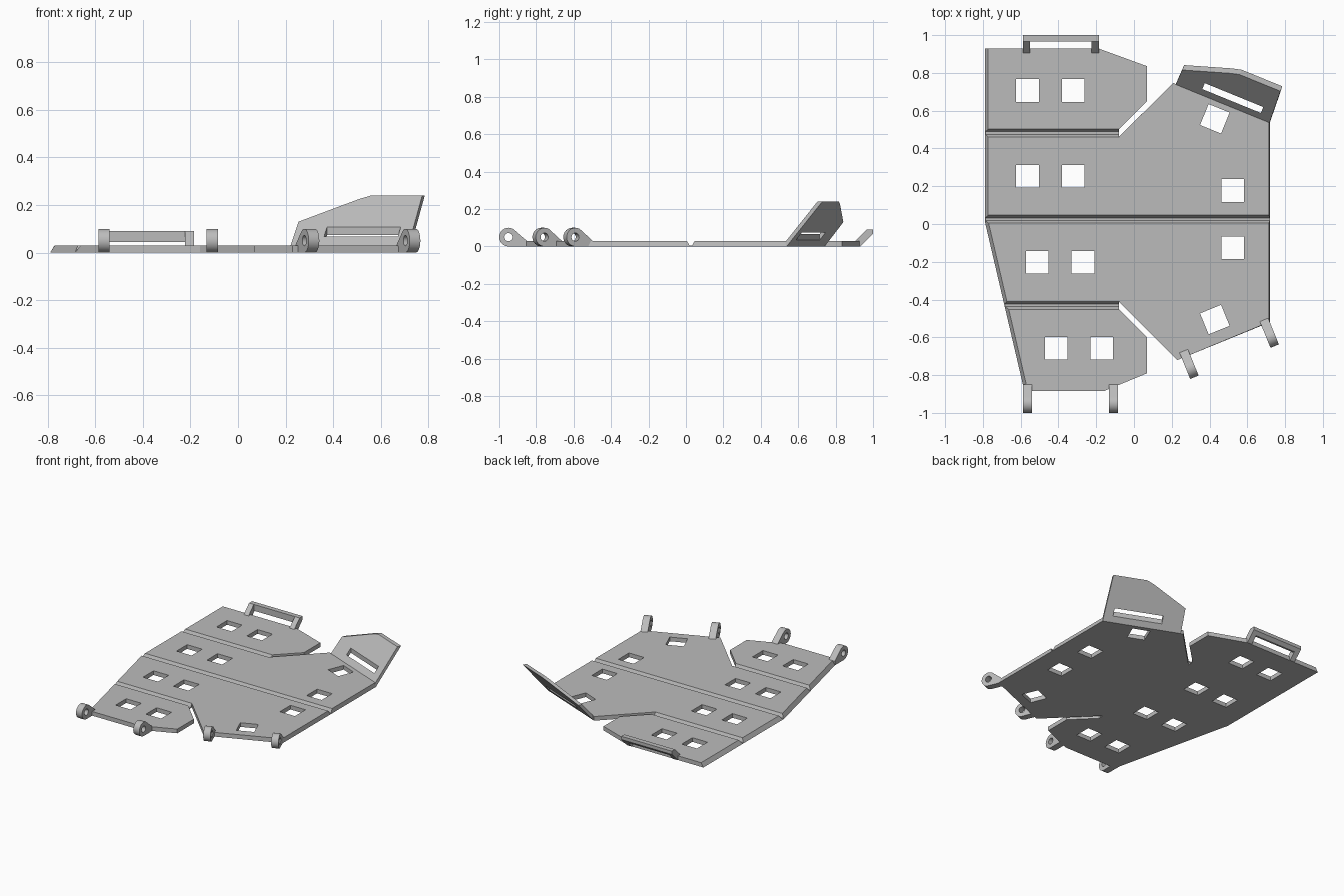
import bpy, bmesh
from math import sin, cos, radians
from mathutils import Matrix, Vector

if "Cube" in bpy.data.objects:
    bpy.data.objects.remove(bpy.data.objects["Cube"])

grey = bpy.data.materials.new("plain grey")
grey.use_nodes = True
grey.diffuse_color = (0.5, 0.5, 0.5, 1)
bsdf = next(n for n in grey.node_tree.nodes if n.type == "BSDF_PRINCIPLED")
bsdf.inputs["Base Color"].default_value = (0.5, 0.5, 0.5, 1)

THICK = 0.03
TILT = radians(22.2)


def loft(bm, ring_a, ring_b):
    """Closed solid between two matching outlines."""
    a = [bm.verts.new(p) for p in ring_a]
    b = [bm.verts.new(p) for p in ring_b]
    bm.faces.new(a)
    bm.faces.new(b)
    for i in range(len(a)):
        j = (i + 1) % len(a)
        bm.faces.new((a[i], a[j], b[j], b[i]))


def box(bm, x, y, z, matrix=Matrix()):
    corners = [(x[0], y[0]), (x[1], y[0]), (x[1], y[1]), (x[0], y[1])]
    loft(bm, *[[matrix @ Vector((*c, h)) for c in corners] for h in z])


def bar_x(bm, profile, x0, x1):
    """Extrude a (y, z) profile along x."""
    loft(bm, *[[(x, y, z) for y, z in profile] for x in (x0, x1)])


def finish(name, bm):
    bmesh.ops.recalc_face_normals(bm, faces=bm.faces)
    mesh = bpy.data.meshes.new(name)
    bm.to_mesh(mesh)
    bm.free()
    mesh.materials.append(grey)
    ob = bpy.data.objects.new(name, mesh)
    bpy.context.collection.objects.link(ob)
    return ob


def cut(ob, bm):
    cutter = finish("cutter", bm)
    cutter.hide_render = True
    mod = ob.modifiers.new("cut", "BOOLEAN")
    mod.operation, mod.solver, mod.object = "DIFFERENCE", "EXACT", cutter
    bpy.context.view_layer.objects.active = ob
    bpy.ops.object.modifier_apply(modifier=mod.name)
    bpy.data.objects.remove(cutter)


# Folding plate: outline with the inward slant of its top edge (x, y, slant)
outline = [(-0.79, 0.93, 0.018), (-0.19, 0.93, 0), (0.07, 0.835, 0), (0.07, 0.65, 0),
           (-0.08, 0.502, 0), (-0.08, 0.46, 0), (0.207, 0.747, 0), (0.72, 0.538, -0.006),
           (0.72, -0.52, -0.006), (0.23, -0.72, 0), (-0.08, -0.41, 0), (-0.08, -0.452, 0),
           (0.07, -0.602, 0), (0.07, -0.79, 0), (-0.16, -0.885, 0), (-0.58, -0.885, 0.018),
           (-0.79, 0.015, 0.018)]
bm = bmesh.new()
loft(bm, [(x, y, 0) for x, y, s in outline], [(x + s, y, THICK) for x, y, s in outline])
plate = finish("folding_plate", bm)

# Fold grooves and square windows
bm = bmesh.new()
for y, end in ((0.482, -0.077), (0.026, 0.8), (-0.431, -0.077)):
    bar_x(bm, [(y - 0.027, 0.04), (y - 0.007, 0.005), (y + 0.007, 0.005), (y + 0.027, 0.04)],
          -0.9, end)
windows = [(x, y, 0) for y, xs in ((0.707, (-0.564, -0.322)), (0.253, (-0.564, -0.322)),
                                   (-0.202, (-0.512, -0.27)), (-0.657, (-0.411, -0.17)))
           for x in xs]
windows += [(0.523, 0.177, 0), (0.523, -0.126, 0), (0.428, 0.557, -TILT), (0.428, -0.506, TILT)]
for x, y, turn in windows:
    m = Matrix.Translation((x, y, 0)) @ Matrix.Rotation(turn, 4, "Z")
    box(bm, (-0.06, 0.06), (-0.06, 0.06), (-0.05, 0.1), m)
cut(plate, bm)

# Slanted flap with a slot, in a frame turned to its fold edge
frame = Matrix.Rotation(-TILT, 4, "Z")
bm = bmesh.new()
shape = [(-0.075, 0), (-0.072, 0.13), (0.17, 0.225), (0.22, 0.24), (0.452, 0.24), (0.463, 0)]
loft(bm, *[[frame @ Vector((s, t + 0.84 * z, z)) for s, z in shape] for t in (0.742, 0.77)])
flap = finish("slanted_flap", bm)
bm = bmesh.new()
box(bm, (0.065, 0.4), (0.798, 0.832), (-0.1, 0.4), frame)
cut(flap, bm)

# Hinge eyes along the front edges
R = 0.05
eye = [(R * cos(radians(a)), R * sin(radians(a))) for a in range(270, 44, -15)]
eye += [(0.1, -0.02), (0.1, -R)]
for name, x, y, turn in (("front_right_eye", -0.564, -0.95, 0),
                         ("front_middle_eye", -0.109, -0.95, 0),
                         ("angled_inner_eye", 0.301, -0.765, TILT),
                         ("angled_outer_eye", 0.726, -0.6, TILT)):
    bm = bmesh.new()
    bar_x(bm, eye, -0.024, 0.024)
    ob = finish(name, bm)
    bm = bmesh.new()
    bar_x(bm, [(0.022 * cos(radians(a)), 0.022 * sin(radians(a))) for a in range(0, 360, 15)],
          -0.1, 0.1)
    cut(ob, bm)
    ob.matrix_world = Matrix.Translation((x, y, R)) @ Matrix.Rotation(turn, 4, "Z")
    bpy.ops.object.select_all(action="DESELECT")
    ob.select_set(True)
    bpy.context.view_layer.objects.active = ob
    bpy.ops.object.shade_smooth_by_angle(angle=radians(30))

# Back handle: two sloping arms and a cross bar
arm = [(0.905, 0.03), (0.965, 0.09), (1, 0.09), (1, 0.067), (0.933, 0), (0.905, 0)]
bar = [(0.965, 0.09), (1, 0.09), (1, 0.067), (0.978, 0.045), (0.965, 0.045)]
for name, profile, x0, x1 in (("handle_right_arm", arm, -0.588, -0.55),
                              ("handle_left_arm", arm, -0.224, -0.186),
                              ("handle_bar", bar, -0.55, -0.224)):
    bm = bmesh.new()
    bar_x(bm, profile, x0, x1)
    finish(name, bm)
